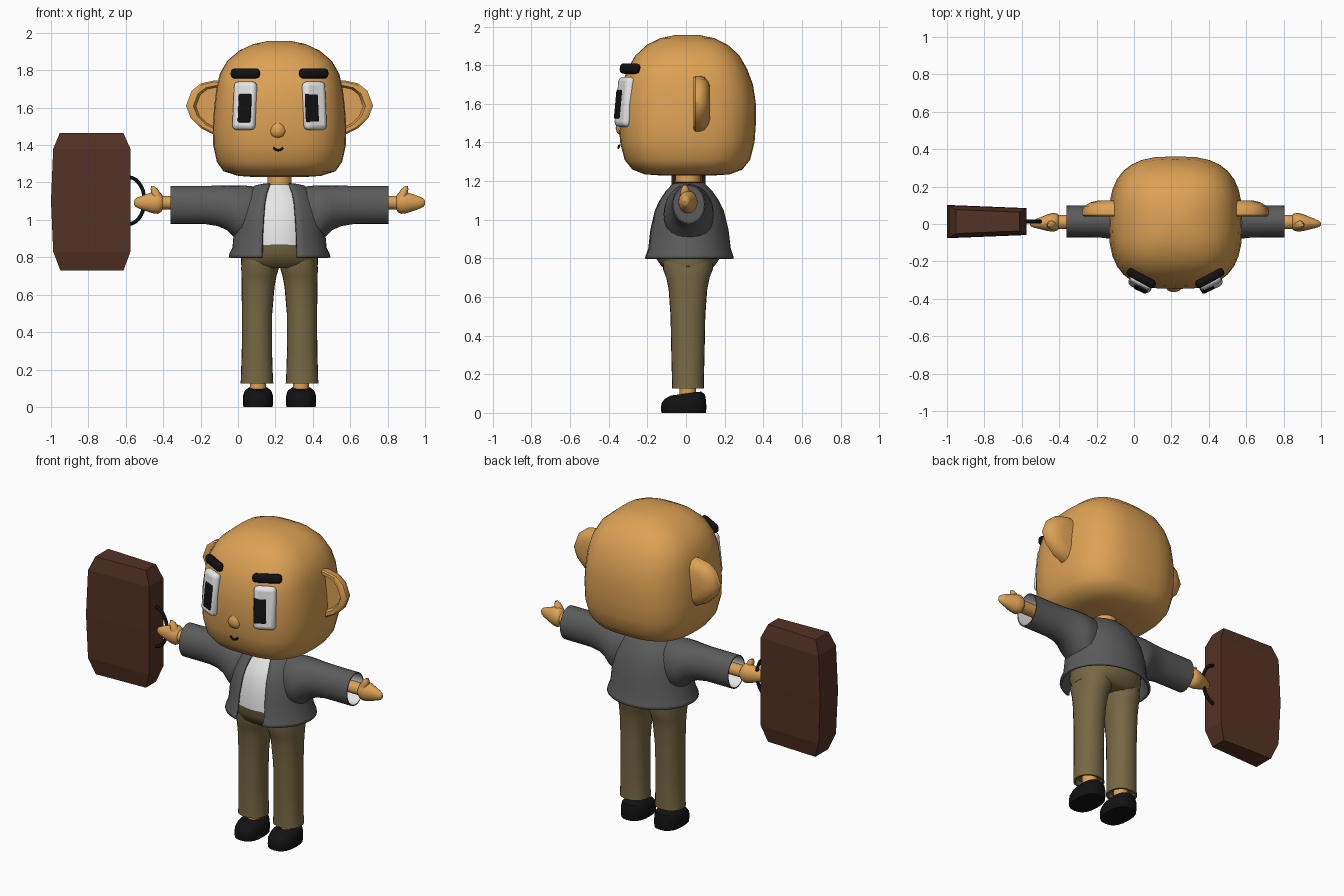
import bpy, bmesh, math
from mathutils import Vector

if "Cube" in bpy.data.objects:
    bpy.data.objects.remove(bpy.data.objects["Cube"])

CX, CY = 0.222, 0.01          # body axis


def mat(name, r, g, b):
    m = bpy.data.materials.new(name)
    m.diffuse_color = (r, g, b, 1)
    m.use_nodes = True
    m.node_tree.nodes["Principled BSDF"].inputs["Base Color"].default_value = m.diffuse_color
    return m


SKIN = mat("skin", 0.72, 0.36, 0.09)
GREY = mat("jacket_grey", 0.105, 0.105, 0.105)
KHAKI = mat("trouser_khaki", 0.185, 0.14, 0.058)
BROWN = mat("case_brown", 0.088, 0.032, 0.018)
WHITE = mat("white", 0.8, 0.8, 0.8)
BLACK = mat("black", 0.006, 0.006, 0.006)


def finish(obj, material, angle=40):
    obj.data.materials.append(material)
    bpy.ops.object.select_all(action='DESELECT')
    obj.select_set(True)
    bpy.context.view_layer.objects.active = obj
    if angle:
        bpy.ops.object.shade_smooth_by_angle(angle=math.radians(angle))
    return obj


def skin_rings(name, rings, material, closed=True, angle=40, lining=None):
    """Bridge rings of points; closed rings get end caps."""
    bm = bmesh.new()
    vs = [[bm.verts.new(p) for p in r] for r in rings]
    n = len(vs[0])
    for k in range(len(vs) - 1):
        for i in range(n if closed else n - 1):
            j = (i + 1) % n
            f = bm.faces.new((vs[k][i], vs[k][j], vs[k + 1][j], vs[k + 1][i]))
            if lining and k >= lining[0]:
                f.material_index = 1
    if closed:
        bm.faces.new(vs[0][::-1])
        bm.faces.new(vs[-1])
    bmesh.ops.recalc_face_normals(bm, faces=bm.faces)
    me = bpy.data.meshes.new(name)
    bm.to_mesh(me)
    bm.free()
    obj = bpy.data.objects.new(name, me)
    bpy.context.collection.objects.link(obj)
    finish(obj, material, angle)
    if lining:
        me.materials.append(lining[1])
    return obj


def oval(ru, rv, n=24, power=2.0):
    """Superellipse outline as (u, v) pairs."""
    e = 2.0 / power
    out = []
    for i in range(n):
        t = 2 * math.pi * i / n
        c, s = math.cos(t), math.sin(t)
        out.append((ru * math.copysign(abs(c) ** e, c), rv * math.copysign(abs(s) ** e, s)))
    return out


def z_loft(name, rings, material, n=24, power=2.0, angle=40):
    """Rings are (z, cx, cy, rx, ry)."""
    pts = [[Vector((cx + u, cy + v, z)) for u, v in oval(rx, ry, n, power)]
           for z, cx, cy, rx, ry in rings]
    return skin_rings(name, pts, material, angle=angle)


def x_loft(name, side, rings, material, n=20, lining=None):
    """Rings are (distance from body axis, cy, cz, ry, rz)."""
    pts = [[Vector((CX + side * d, cy + u, cz + v)) for u, v in oval(ry, rz, n)]
           for d, cy, cz, ry, rz in rings]
    return skin_rings(name, pts, material, lining=lining)


def rounded_box(name, loc, half, rot, bevel, material):
    bpy.ops.mesh.primitive_cube_add(size=2, location=loc, rotation=rot)
    obj = bpy.context.object
    obj.name = name
    obj.scale = half
    bpy.ops.object.transform_apply(location=False, rotation=False, scale=True)
    b = obj.modifiers.new("round", 'BEVEL')
    b.width, b.segments = bevel, 3
    return finish(obj, material, 50)


def tube(name, points, radius, material):
    cu = bpy.data.curves.new(name, 'CURVE')
    cu.dimensions = '3D'
    cu.bevel_depth, cu.bevel_resolution, cu.use_fill_caps = radius, 2, True
    sp = cu.splines.new('POLY')
    sp.points.add(len(points) - 1)
    for p, q in zip(sp.points, points):
        p.co = (*q, 1)
    obj = bpy.data.objects.new(name, cu)
    bpy.context.collection.objects.link(obj)
    cu.materials.append(material)
    return obj


# Head, neck and nose
HEAD = [(1.228, .12, .12), (1.235, .22, .22), (1.26, .30, .285), (1.31, .335, .325),
        (1.4, .355, .348), (1.5, .357, .355), (1.6, .35, .355), (1.7, .338, .34),
        (1.78, .32, .31), (1.85, .28, .27), (1.905, .215, .21), (1.94, .14, .14),
        (1.957, .06, .06)]
z_loft("head", [(z, CX, CY - .003, a, b) for z, a, b in HEAD], SKIN, 32, 2.8)
z_loft("neck", [(1.1, CX, CY, .065, .065), (1.26, CX, CY, .065, .065)], SKIN)
z_loft("nose", [(z, .213, -.33, r, r * .75) for z, r in
                ((1.437, .014), (1.45, .036), (1.475, .046), (1.5, .038), (1.522, .022), (1.536, .006))],
       SKIN, 16)

# Ears: outline scaled through the depth, dished at the front
EAR = [(.14, 1.745), (.04, 1.74), (.092, 1.72), (.127, 1.68), (.15, 1.61),
       (.127, 1.54), (.09, 1.495), (.04, 1.46), (.14, 1.44)]
EAR = [(.28, 1.745), (.35, 1.745), (.42, 1.73), (.47, 1.69), (.5, 1.61),
       (.475, 1.545), (.42, 1.49), (.35, 1.455), (.28, 1.445)]
EAR_DEPTH = [(.125, .62), (.115, .8), (.095, .95), (.07, 1), (.048, 1), (.04, .95),
             (.04, .82), (.065, .76)]
for side, tag in ((-1, "right"), (1, "left")):
    skin_rings("ear_" + tag, [[Vector((CX + side * (.28 + (d - .28) * s), y, 1.6 + (z - 1.6) * s))
                               for d, z in EAR] for y, s in EAR_DEPTH], SKIN)

# Eyes, pupils, brows and mouth
for side, tag, pupil_x in ((-1, "right", .037), (1, "left", .395)):
    turn = side * .45
    x = CX + side * .186
    rounded_box("eye_" + tag, (x, -.316, 1.61), (.065, .027, .13), (-.1, 0, turn), .025, WHITE)
    rounded_box("pupil_" + tag, (pupil_x, -.343, 1.597), (.038, .012, .077), (-.1, 0, turn), .01, BLACK)
    rounded_box("brow_" + tag, (CX + side * .183, -.29, 1.783), (.085, .022, .027),
                (-.1, 0, side * .5), .02, BLACK)
tube("mouth", [(.19, -.345, 1.385), (.203, -.349, 1.375), (.215, -.35, 1.372),
               (.228, -.349, 1.375), (.24, -.345, 1.385)], .006, BLACK)

# Jacket body: open at the front; (z, rx, ry, half opening)
JACKET = [(.80, .272, .238, .095), (.818, .268, .233, .095), (.85, .252, .222, .095),
          (.95, .243, .21, .092), (1.05, .222, .185, .085), (1.1, .202, .16, .08),
          (1.15, .172, .125, .07), (1.185, .13, .09, .058), (1.195, .078, .078, .052)]
rows = []
for z, rx, ry, w in JACKET:
    t0 = math.asin(w / rx)
    ts = [t0 + (2 * math.pi - 2 * t0) * i / 32 for i in range(33)]
    rows.append([Vector((CX + rx * math.sin(t), CY - ry * math.cos(t), z)) for t in ts])
jacket = skin_rings("jacket_body", rows, GREY, closed=False)
sol = jacket.modifiers.new("cloth", 'SOLIDIFY')
sol.thickness, sol.offset = .014, -1

# Shirt under the jacket
z_loft("shirt", [(z, CX, CY, a, b) for z, a, b in
                 ((.865, .205, .19), (.95, .205, .185), (1.05, .185, .162), (1.1, .165, .138),
                  (1.15, .135, .102), (1.188, .075, .073))], WHITE, 32)

# Sleeves with pale lining, and mitten hands with thumbs
SLEEVE = [(.10, 1.05, .10, .125), (.2, 1.03, .13, .155), (.24, 1.045, .125, .14),
          (.28, 1.065, .11, .12), (.33, 1.075, .095, .108), (.4, 1.08, .087, .102),
          (.582, 1.08, .085, .102), (.582, 1.08, .079, .095), (.48, 1.08, .079, .095)]
HAND = [(.46, .038, .036), (.625, .038, .036), (.632, .045, .05), (.65, .05, .06),
        (.68, .046, .056), (.71, .036, .046), (.745, .025, .034), (.77, .015, .022), (.778, .006, .01)]
for side, tag in ((-1, "right"), (1, "left")):
    x_loft("sleeve_" + tag, side, [(d, .014, z, a, b) for d, z, a, b in SLEEVE], GREY,
           24, (7, WHITE))
    x_loft("hand_" + tag, side, [(d, .01 - max(0, d - .65) * .08, 1.092, a, b) for d, a, b in HAND],
           SKIN, 16)
    z_loft("thumb_" + tag, [(z, CX + side * d, -.005, r, r) for z, d, r in
                            ((1.11, .65, .028), (1.14, .66, .025), (1.165, .67, .019), (1.18, .678, .008))],
           SKIN, 12)

# Trousers: hips and two legs with hollow cuffs
z_loft("trouser_hips", [(z, CX, CY, a, b) for z, a, b in
                        ((.9, .2, .18), (.82, .205, .178), (.785, .206, .155),
                         (.76, .205, .137), (.742, .18, .11))], KHAKI, 32, 2.3)
LEG = [(.8, .1, .1, .13), (.745, .104, .101, .13), (.7, .11, .094, .112), (.64, .115, .088, .1),
       (.5, .12, .081, .09), (.3, .121, .081, .086), (.145, .121, .086, .082),
       (.125, .121, .088, .083), (.125, .121, .076, .072), (.16, .121, .076, .072)]
SHOE = [(0, -.012, .078, .115), (.025, -.012, .081, .118), (.06, -.012, .08, .115),
        (.085, -.006, .072, .104), (.1, 0, .05, .078)]
for side, tag in ((-1, "right"), (1, "left")):
    z_loft("trouser_leg_" + tag, [(z, CX + side * d, CY, a, b) for z, d, a, b in LEG], KHAKI, 24, 2.2)
    x = CX + side * .115
    z_loft("ankle_" + tag, [(.05, x, CY, .043, .043), (.2, x, CY, .043, .043)], SKIN, 16)
    shoe = z_loft("shoe_" + tag, [(z, x, y, a, b) for z, y, a, b in SHOE], BLACK, 20, 2.5)
    for v in shoe.data.vertices:          # instep rises to the heel
        v.co.z += v.co.y * v.co.z * 1.3

# Suitcase: (z, outer x, inner x, outer half depth, inner half depth)
CASE = [(.73, -.95, -.612, .064, .05), (.83, -.988, -.575, .086, .07), (1.1, -1.0, -.575, .089, .072),
        (1.38, -.988, -.575, .086, .07), (1.465, -.953, -.613, .064, .05)]
skin_rings("suitcase", [[Vector(p) for p in ((a, .013 - h, z), (b, .013 - k, z),
                                             (b, .013 + k, z), (a, .013 + h, z))]
                        for z, a, b, h, k in CASE], BROWN, angle=0)
tube("suitcase_handle", [(-.585 + .085 * math.sin(t), .013, 1.103 - .125 * math.cos(t))
                         for t in [math.pi * i / 14 for i in range(15)]], .01, BLACK)
